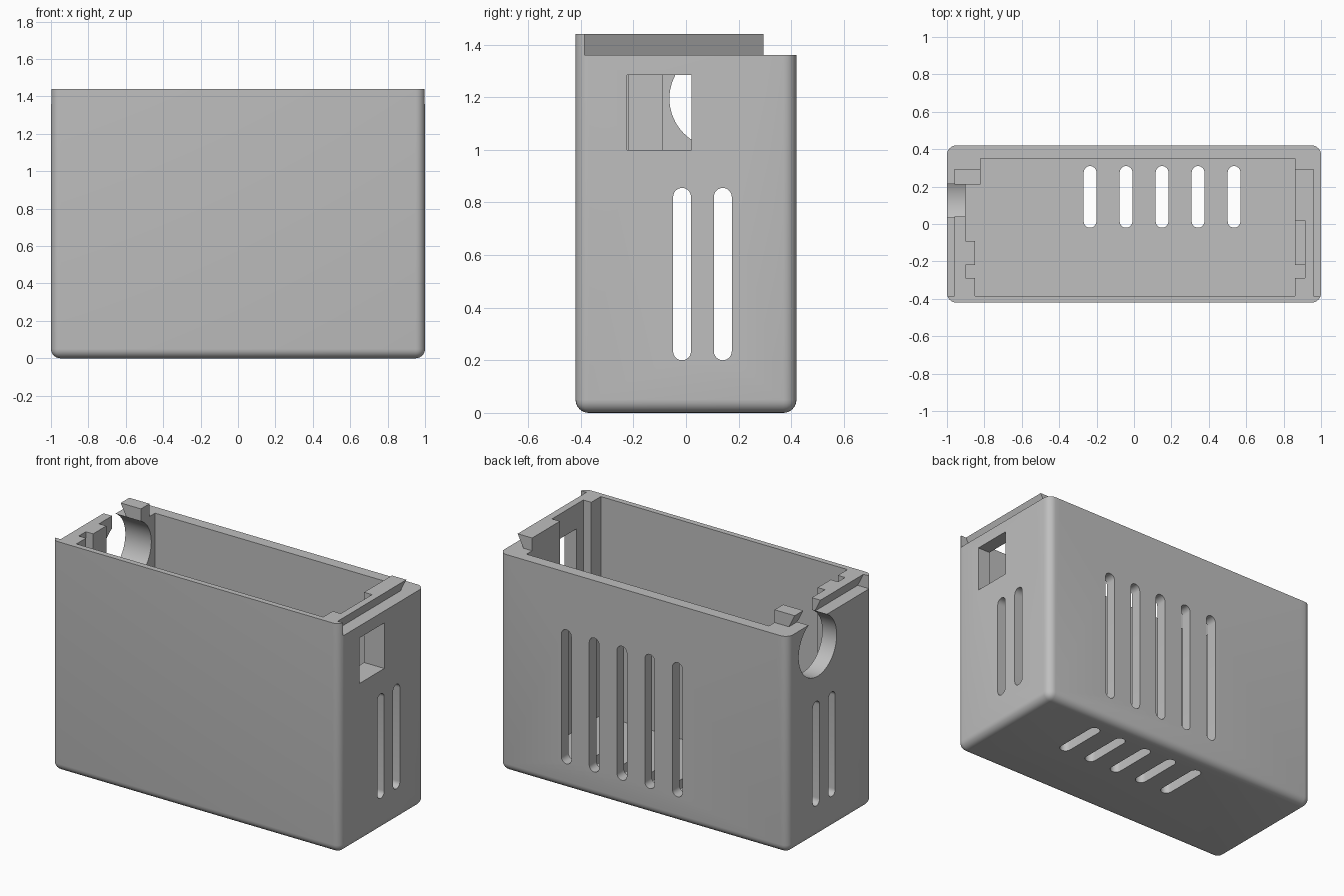
import bpy, bmesh, math
from mathutils import Vector

if "Cube" in bpy.data.objects:
    bpy.data.objects.remove(bpy.data.objects["Cube"], do_unlink=True)

HALF_W, HALF_D, HEIGHT = 1.0, 0.42, 1.44
LEDGE, FLOOR = 1.36, 0.07          # lid ledge height, floor thickness
RAIL_FRONT, RAIL_BACK = -0.385, 0.295

grey = bpy.data.materials.new("light grey plastic")
grey.use_nodes = True
colour = (0.52, 0.52, 0.52, 1)
grey.diffuse_color = colour
grey.node_tree.nodes["Principled BSDF"].inputs["Base Color"].default_value = colour


def make_object(name, bm):
    bmesh.ops.recalc_face_normals(bm, faces=bm.faces)
    mesh = bpy.data.meshes.new(name)
    bm.to_mesh(mesh)
    bm.free()
    mesh.materials.append(grey)
    obj = bpy.data.objects.new(name, mesh)
    bpy.context.collection.objects.link(obj)
    return obj


def prism(name, outline, axis, low, high):
    """Extrude a flat outline along one axis."""
    place = {"x": lambda a, b, h: (h, a, b),
             "y": lambda a, b, h: (a, h, b),
             "z": lambda a, b, h: (a, b, h)}[axis]
    bm = bmesh.new()
    face = bm.faces.new([bm.verts.new(place(a, b, low)) for a, b in outline])
    geo = bmesh.ops.extrude_face_region(bm, geom=[face])["geom"]
    bmesh.ops.translate(bm, vec=Vector(place(0, 0, high - low)),
                        verts=[g for g in geo if isinstance(g, bmesh.types.BMVert)])
    return make_object(name, bm)


def rect(a0, a1, b0, b1):
    return [(a0, b0), (a1, b0), (a1, b1), (a0, b1)]


def capsule(a, b0, b1, r, steps=12):
    """Vertical slot outline with round ends."""
    pts = []
    for centre, start in ((b1 - r, 0), (b0 + r, math.pi)):
        for i in range(steps + 1):
            t = start + math.pi * i / steps
            pts.append((a + r * math.cos(t), centre + r * math.sin(t)))
    return pts


def circle(a, b, r, steps=64):
    return [(a + r * math.cos(math.tau * i / steps),
             b + r * math.sin(math.tau * i / steps)) for i in range(steps)]


# Outer shell: box with rounded upright and bottom edges, sharp rim
bm = bmesh.new()
bmesh.ops.create_cube(bm, size=1)
for v in bm.verts:
    v.co = (v.co.x * 2 * HALF_W, v.co.y * 2 * HALF_D, (v.co.z + 0.5) * HEIGHT)
rounded = [e for e in bm.edges if min(v.co.z for v in e.verts) < 0.1]
bmesh.ops.bevel(bm, geom=rounded, offset=0.05, segments=6, profile=0.5,
                affect="EDGES", clamp_overlap=True)
case = make_object("case_body", bm)

cutters = []


def cut(name, *args):
    cutters.append(prism(name + "_cutter", *args))


# Inner cavity with board guides, cable recess and corner post
cavity = [(0.86, 0.35), (-0.82, 0.35), (-0.82, 0.21), (-0.9, 0.21),
          (-0.9, -0.09), (-0.85, -0.09), (-0.85, -0.22), (-0.9, -0.22),
          (-0.9, -0.29), (-0.85, -0.29), (-0.85, RAIL_FRONT),
          (0.86, RAIL_FRONT), (0.86, -0.29), (0.915, -0.29),
          (0.915, -0.22), (0.86, -0.22)]
cut("cavity", cavity, "z", FLOOR, 2)

# Undercut lid rails on both sides, lowered back rim
for side, label in ((1, "left"), (-1, "right")):
    groove = [(side * x, z) for x, z in
              ((0.92, LEDGE), (1.1, LEDGE), (1.1, 1.5), (0.99, 1.5))]
    cut(label + "_rail", groove, "y", RAIL_FRONT, 0.5)
cut("back_rim", rect(-1.2, 1.2, LEDGE, 2), "y", RAIL_BACK, 0.6)

# Connector window with its inner recess
cut("connector_recess", rect(-0.225, 0.02, 1.0, 1.6), "x", 0.8, 0.915)
cut("connector_window", rect(-0.225, 0.02, 1.0, 1.285), "x", 0.8, 1.2)

# Round cable hole, open at the top
cut("cable_hole", circle(0.125, 1.195, 0.188), "x", -1.2, -0.78)
cut("cable_slot", rect(0.04, 0.21, 1.2, 1.6), "x", -1.2, -0.78)

# Vent slots in both ends, the back and the floor
for y in (-0.015, 0.14):
    cut("end_vent", capsule(y, 0.2, 0.855, 0.034), "x", -1.2, 1.2)
for i in range(5):
    x = -0.235 + 0.1925 * i
    cut("back_vent", capsule(x, 0.16, 1.0, 0.034), "y", 0.2, 0.6)
    cut("floor_vent", capsule(x, -0.02, 0.31, 0.034), "z", -0.1, 0.12)

# Carve the shell
bpy.ops.object.select_all(action="DESELECT")
case.select_set(True)
bpy.context.view_layer.objects.active = case
for cutter in cutters:
    cutter.hide_render = True
    mod = case.modifiers.new(cutter.name, "BOOLEAN")
    mod.operation, mod.solver, mod.object = "DIFFERENCE", "EXACT", cutter
    bpy.ops.object.modifier_apply(modifier=mod.name)
    bpy.data.objects.remove(cutter, do_unlink=True)

bpy.ops.object.shade_smooth_by_angle(angle=math.radians(30))
